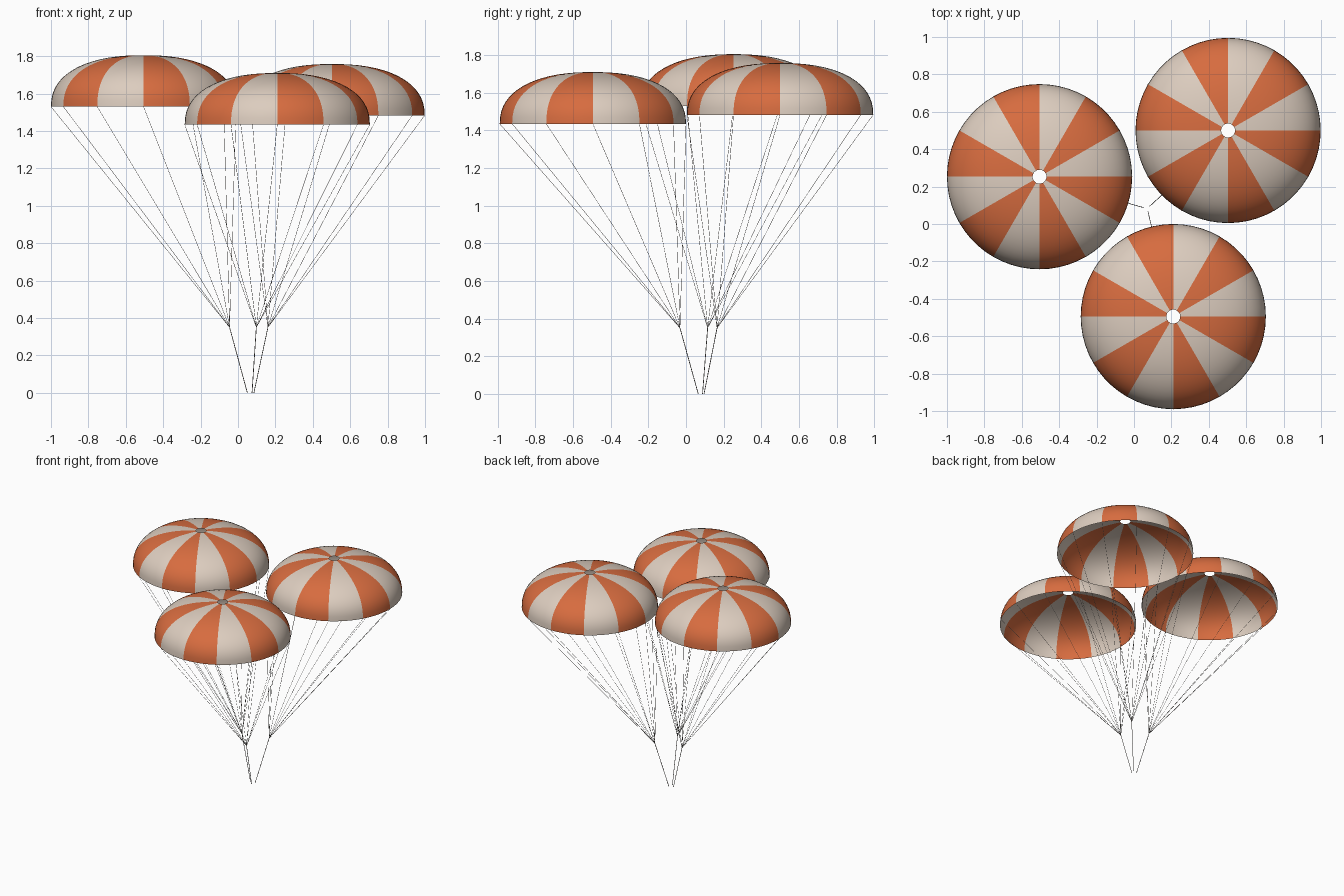
import bpy
import bmesh
import math
from mathutils import Matrix, Vector

cube = bpy.data.objects.get("Cube")
if cube:
    bpy.data.objects.remove(cube, do_unlink=True)


def make_material(name, rgb):
    mat = bpy.data.materials.new(name)
    mat.use_nodes = True
    mat.diffuse_color = (*rgb, 1)
    bsdf = mat.node_tree.nodes["Principled BSDF"]
    bsdf.inputs["Base Color"].default_value = (*rgb, 1)
    bsdf.inputs["Roughness"].default_value = 0.8
    return mat


CREAM = make_material("cream_cloth", (0.72, 0.61, 0.52))
ORANGE = make_material("orange_cloth", (0.68, 0.15, 0.05))
CORD = make_material("grey_cord", (0.3, 0.28, 0.26))

RADIUS, HEIGHT, VENT = 0.495, 0.275, 0.037
GORES, STEPS, RINGS = 12, 5, 16
POWER = 2.3


def add_object(name, bm, materials):
    mesh = bpy.data.meshes.new(name)
    bm.to_mesh(mesh)
    bm.free()
    for mat in materials:
        mesh.materials.append(mat)
    obj = bpy.data.objects.new(name, mesh)
    bpy.context.collection.objects.link(obj)
    return obj


def canopy_profile():
    """Flattened dome from the rim up to the vent."""
    last = math.acos((VENT / RADIUS) ** (POWER / 2))
    for i in range(RINGS + 1):
        a = last * i / RINGS
        yield (RADIUS * math.cos(a) ** (2 / POWER),
               HEIGHT * math.sin(a) ** (2 / POWER))


def build_canopy(name, centre):
    """Open cloth dome with alternating gores and a hole at the top."""
    bm = bmesh.new()
    count = GORES * STEPS
    rings = []
    for r, z in canopy_profile():
        rings.append([bm.verts.new((r * math.cos(math.tau * k / count),
                                    r * math.sin(math.tau * k / count), z))
                      for k in range(count)])
    for low, high in zip(rings, rings[1:]):
        for k in range(count):
            n = (k + 1) % count
            face = bm.faces.new((low[k], low[n], high[n], high[k]))
            face.material_index = (k // STEPS) % 2
            face.smooth = True
    add_object(name, bm, (CREAM, ORANGE)).location = centre


def add_cord(bm, start, end, radius):
    span = end - start
    turn = span.to_track_quat("Z", "Y").to_matrix().to_4x4()
    place = Matrix.Translation((start + end) / 2) @ turn
    bmesh.ops.create_cone(bm, cap_ends=True, segments=6, radius1=radius,
                          radius2=radius, depth=span.length, matrix=place)


def build_lines(name, centre, knot):
    """One suspension line from each gore seam down to the knot."""
    bm = bmesh.new()
    for i in range(GORES):
        a = math.tau * i / GORES
        rim = centre + RADIUS * Vector((math.cos(a), math.sin(a), 0))
        add_cord(bm, rim, knot, 0.001)
    add_object(name, bm, (CORD,))


def build_riser(name, knot, foot):
    bm = bmesh.new()
    add_cord(bm, knot, foot, 0.002)
    add_object(name, bm, (CORD,))


# Canopy rim centre, line knot and riser foot of each parachute
parachutes = {
    "right": ((-0.505, 0.253, 1.53), (-0.045, 0.115, 0.35), (0.05, 0.088, 0)),
    "left": ((0.503, 0.5, 1.483), (0.16, 0.165, 0.35), (0.085, 0.096, 0)),
    "front": ((0.21, -0.495, 1.435), (0.098, -0.032, 0.35), (0.075, 0.065, 0)),
}
for side, points in parachutes.items():
    centre, knot, foot = map(Vector, points)
    build_canopy(side + "_canopy", centre)
    build_lines(side + "_suspension_lines", centre, knot)
    build_riser(side + "_riser", knot, foot)
